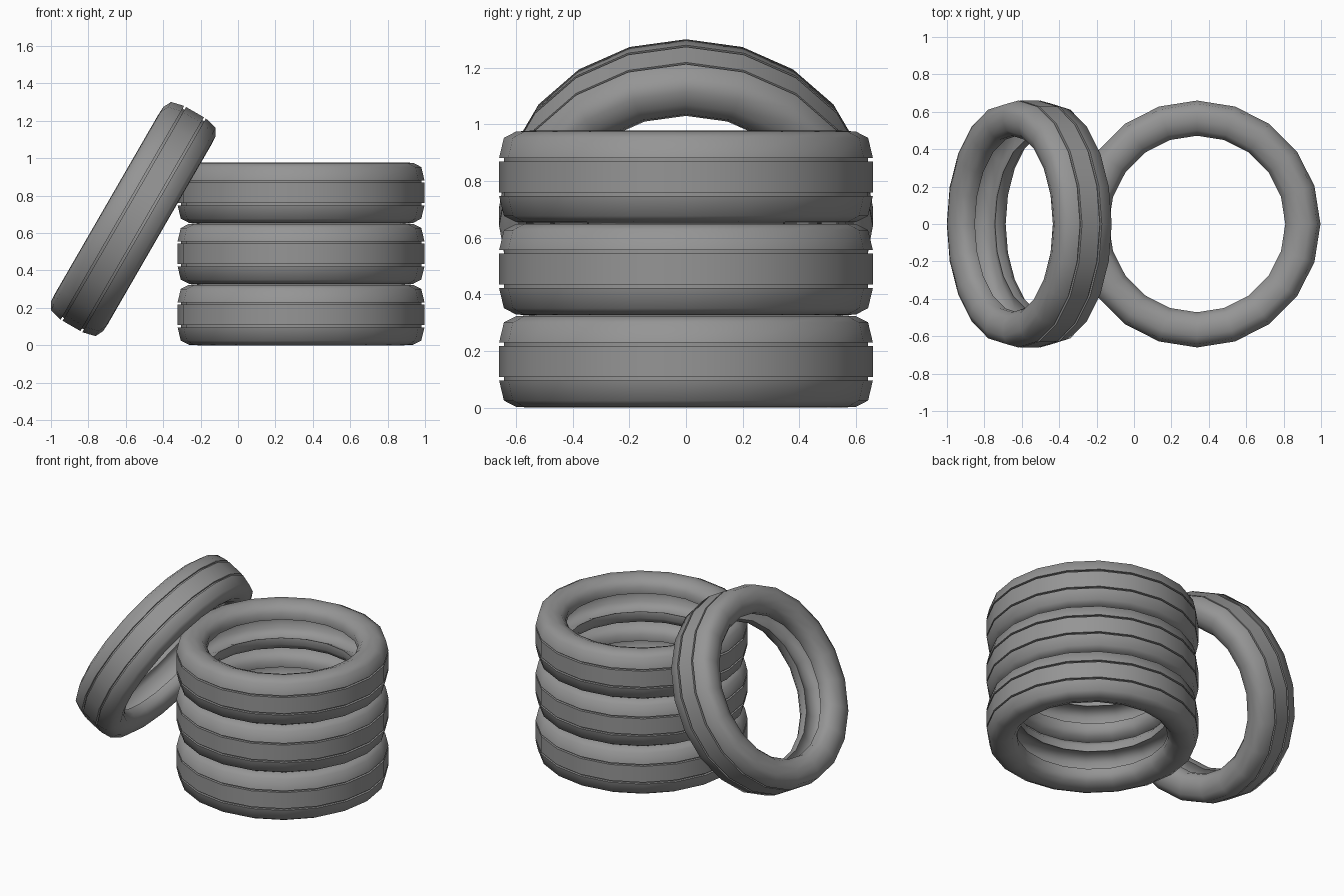
import bpy, bmesh
from math import radians, tau
from mathutils import Vector

cube = bpy.data.objects.get("Cube")
if cube:
    bpy.data.objects.remove(cube, do_unlink=True)

SIDES = 20
HALF_WIDTH = 0.163

# Rubber
rubber = bpy.data.materials.new("grey rubber")
rubber.use_nodes = True
colour = (0.3, 0.3, 0.3, 1)
rubber.diffuse_color = colour
bsdf = next(n for n in rubber.node_tree.nodes if n.type == 'BSDF_PRINCIPLED')
bsdf.inputs["Base Color"].default_value = colour
bsdf.inputs["Roughness"].default_value = 0.8

# Upper half of the tyre section (radius, height): tread, groove, sidewall, bead, hollow
half = [(0.66, 0.055), (0.643, 0.055), (0.643, 0.067), (0.66, 0.067),
        (0.643, 0.138), (0.60, 0.16), (0.55, HALF_WIDTH), (0.50, 0.143),
        (0.472, 0.107), (0.475, 0.062), (0.56, 0.1), (0.62, 0.06)]
section = half + [(r, -h) for r, h in reversed(half)]


def tyre_mesh():
    bm = bmesh.new()
    verts = [bm.verts.new((r, 0, h)) for r, h in section]
    edges = [bm.edges.new((a, b)) for a, b in zip(verts, verts[1:] + verts[:1])]
    bmesh.ops.spin(bm, geom=verts + edges, cent=(0, 0, 0), axis=(0, 0, 1),
                   angle=tau, steps=SIDES)
    bmesh.ops.remove_doubles(bm, verts=bm.verts, dist=0.0005)
    bmesh.ops.recalc_face_normals(bm, faces=bm.faces)
    mesh = bpy.data.meshes.new("tyre")
    bm.to_mesh(mesh)
    bm.free()
    mesh.materials.append(rubber)
    return mesh


def place(name, mesh, location, tilt=0):
    obj = bpy.data.objects.new(name, mesh)
    bpy.context.collection.objects.link(obj)
    obj.location = Vector(location)
    obj.rotation_euler.y = radians(tilt)
    return obj


mesh = tyre_mesh()

# Leaning tyre
leaning = place("leaning_tyre", mesh, (-0.56, 0, 0.675), -60)
bpy.ops.object.select_all(action='DESELECT')
leaning.select_set(True)
bpy.context.view_layer.objects.active = leaning
bpy.ops.object.shade_smooth_by_angle(angle=radians(60))

# Stack of three tyres
for i, level in enumerate(("bottom", "middle", "top")):
    place(level + "_tyre", mesh, (0.337, 0, HALF_WIDTH * (2 * i + 1)))
